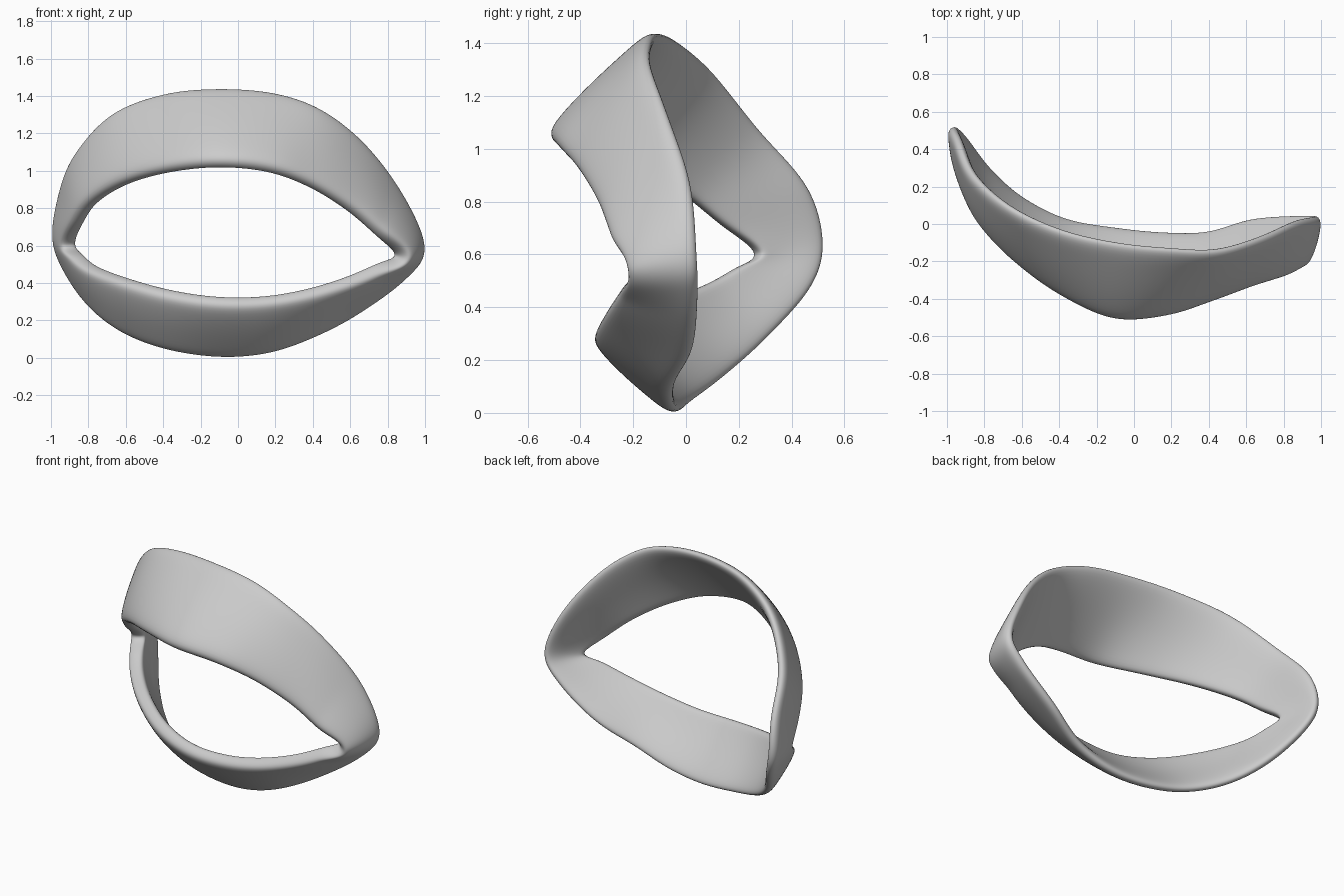
import bpy, bmesh
from mathutils import Vector

if "Cube" in bpy.data.objects:
    bpy.data.objects.remove(bpy.data.objects["Cube"])

# Stations round the ring: opening edge (x, y, z), then rear edge (x, y, z)
STATIONS = [
    (-.865, .29, .61, -.985, .50, .64),   # left corner
    (-.82, .15, .72, -.96, .44, .85),     # upper lid
    (-.74, .01, .83, -.88, .25, 1.07),
    (-.58, -.16, .925, -.68, .07, 1.29),
    (-.36, -.33, .985, -.40, -.06, 1.40),
    (-.10, -.455, 1.01, -.10, -.13, 1.43),
    (.16, -.435, .985, .20, -.16, 1.405),
    (.38, -.355, .905, .45, -.165, 1.315),
    (.58, -.28, .78, .68, -.10, 1.135),
    (.74, -.23, .64, .88, -.01, .87),
    (.83, -.15, .55, .995, .015, .59),    # right corner
    (.74, -.20, .51, .89, .02, .42),      # lower lid
    (.56, -.25, .435, .64, .0, .235),
    (.34, -.28, .37, .40, -.07, .11),
    (.12, -.29, .335, .16, -.075, .03),
    (-.12, -.28, .335, -.10, -.05, .01),
    (-.36, -.20, .37, -.38, .00, .05),
    (-.58, -.06, .43, -.62, .12, .14),
    (-.74, .09, .49, -.80, .28, .28),
    (-.82, .20, .55, -.93, .45, .47),
]
STEPS = 4


def resample(points):
    """Closed Catmull-Rom curve through the points."""
    out, n = [], len(points)
    for i in range(n):
        a, b, c, d = (points[(i + k) % n] for k in (-1, 0, 1, 2))
        for s in range(STEPS):
            t = s / STEPS
            out.append(.5 * (2 * b + (c - a) * t + (2 * a - 5 * b + 4 * c - d) * t * t
                             + (3 * b - a - 3 * c + d) * t ** 3))
    return out


front = resample([Vector(s[:3]) for s in STATIONS])
back = resample([Vector(s[3:]) for s in STATIONS])
n = len(front)
centre = Vector((0, .2, .65))

# Outward direction of the band at every step, smoothed round the corners
normals = []
for i in range(n):
    mid = [(front[k % n] + back[k % n]) / 2 for k in (i - 2, i, i + 2)]
    d = (mid[2] - mid[0]).cross(back[i] - front[i]).normalized()
    normals.append(d if d.dot(mid[1] - centre) > 0 else -d)
for _ in range(3):
    normals = [(normals[i - 1] + normals[i] + normals[(i + 1) % n]).normalized() for i in range(n)]

# Cross-section: (position from front to rear edge, offset along the normal)
SECTION = [(0, .0), (-.02, .04), (.02, .085), (.2, .085), (.5, .065), (.8, .035), (1.0, .012),
           (1.05, -.018), (1.0, -.045), (.75, -.035), (.45, -.015), (.15, -.003)]
RIGHT_CORNER = 10 * STEPS
bm = bmesh.new()
rings = []
for i in range(n):
    # the front rim is fuller at the right corner
    full = 1 + .4 * max(0, 1 - abs(i - RIGHT_CORNER) / 5)
    rings.append([bm.verts.new(front[i].lerp(back[i], u) + normals[i] * h * (full if h > .03 else 1))
                  for u, h in SECTION])
m = len(SECTION)
for i in range(n):
    a, b = rings[i], rings[(i + 1) % n]
    for j in range(m):
        bm.faces.new((a[j], a[(j + 1) % m], b[(j + 1) % m], b[j]))
bmesh.ops.recalc_face_normals(bm, faces=bm.faces)
for f in bm.faces:
    f.smooth = True

# Eyelid ring object
mesh = bpy.data.meshes.new("eyelids")
bm.to_mesh(mesh)
bm.free()
obj = bpy.data.objects.new("eyelids", mesh)
bpy.context.collection.objects.link(obj)
sub = obj.modifiers.new("smooth", 'SUBSURF')
sub.levels = sub.render_levels = 2
